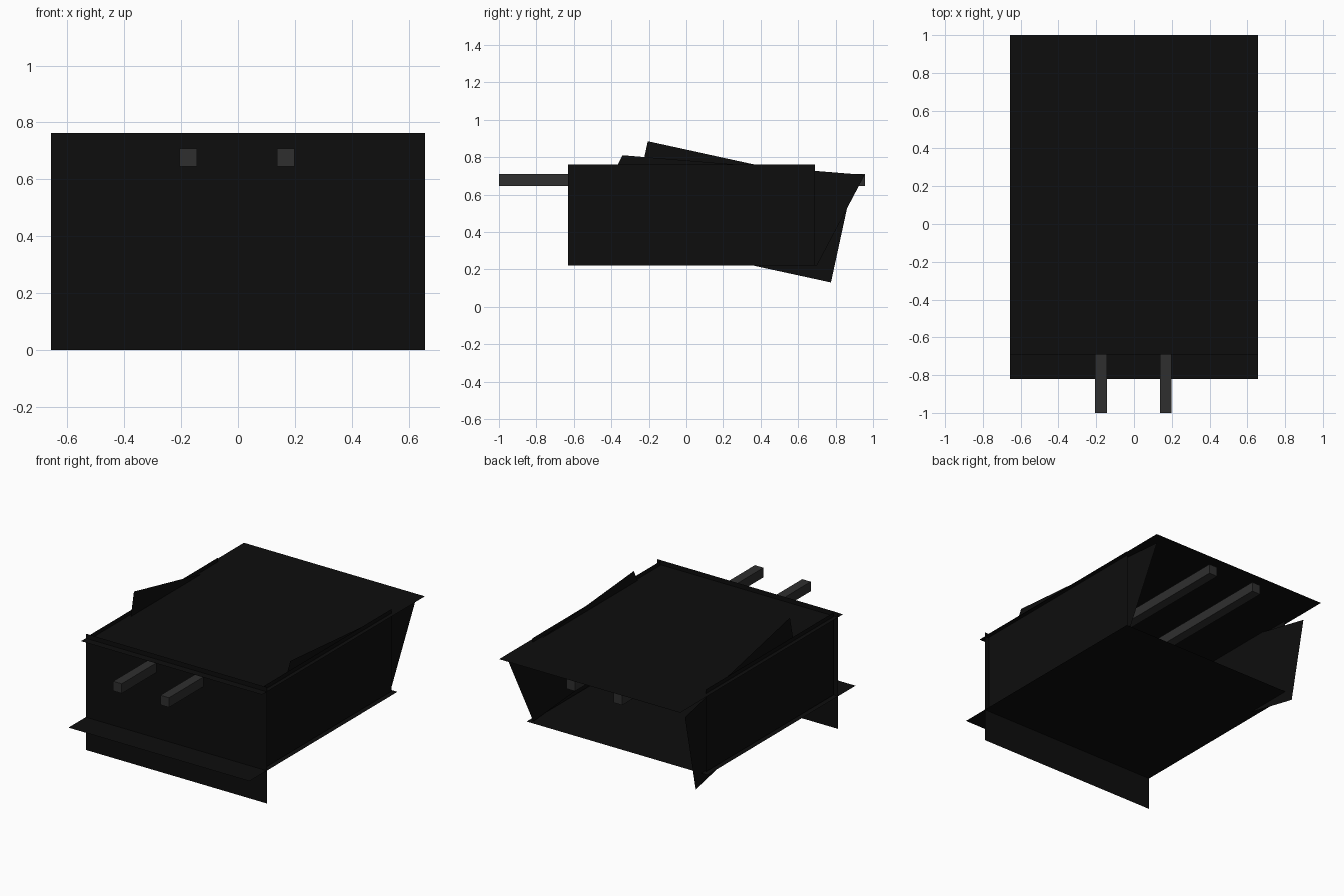
import bpy
import bmesh
from mathutils import Vector

if "Cube" in bpy.data.objects:
    bpy.data.objects.remove(bpy.data.objects["Cube"])


def material(name, value):
    m = bpy.data.materials.new(name)
    m.diffuse_color = (value, value, value, 1)
    m.use_nodes = True
    m.node_tree.nodes["Principled BSDF"].inputs["Base Color"].default_value = m.diffuse_color
    return m


BLACK = material("black_panel", 0.004)
GREY = material("dark_grey_rail", 0.028)


def add_object(name, bm, mat):
    mesh = bpy.data.meshes.new(name)
    bm.to_mesh(mesh)
    bm.free()
    mesh.materials.append(mat)
    obj = bpy.data.objects.new(name, mesh)
    bpy.context.collection.objects.link(obj)
    return obj


def panel(name, corners):
    """Paper-thin four-cornered panel."""
    bm = bmesh.new()
    bm.faces.new([bm.verts.new(c) for c in corners])
    return add_object(name, bm, BLACK)


def level_panel(name, y0, y1, z, w=0.657):
    return panel(name, [(-w, y0, z), (w, y0, z), (w, y1, z), (-w, y1, z)])


def side_panel(name, x, outline):
    return panel(name, [(x, y, z) for y, z in outline])


# Horizontal panels and the front panel
level_panel("top_panel", -0.69, 1.0, 0.733)
level_panel("bottom_panel", -0.82, 0.715, 0.215)
W = 0.657
panel("front_panel", [(-W, -0.64, 0), (W, -0.64, 0), (W, -0.64, 0.763), (-W, -0.64, 0.763)])

# Upright rectangular side walls
wall = [(-0.63, 0.22), (0.69, 0.22), (0.69, 0.76), (-0.63, 0.76)]
side_panel("right_wall", 0.63, wall)
side_panel("left_wall", -0.63, wall[::-1])

# Tilted inner panels lying against each wall
side_panel("right_slanted_panel", 0.618,
           [(-0.59, 0.32), (0.70, 0.22), (0.955, 0.705), (-0.34, 0.81)])
side_panel("left_tilted_panel", -0.612,
           [(-0.205, 0.885), (0.887, 0.647), (0.775, 0.13), (-0.318, 0.368)])

# Two long square rails running front to back under the top
for name, x in (("left_rail", -0.175), ("right_rail", 0.168)):
    bm = bmesh.new()
    bmesh.ops.create_cube(bm, size=1)
    bmesh.ops.scale(bm, vec=(0.062, 1.957, 0.063), verts=bm.verts)
    bmesh.ops.translate(bm, vec=Vector((x, -0.0215, 0.677)), verts=bm.verts)
    add_object(name, bm, GREY)
